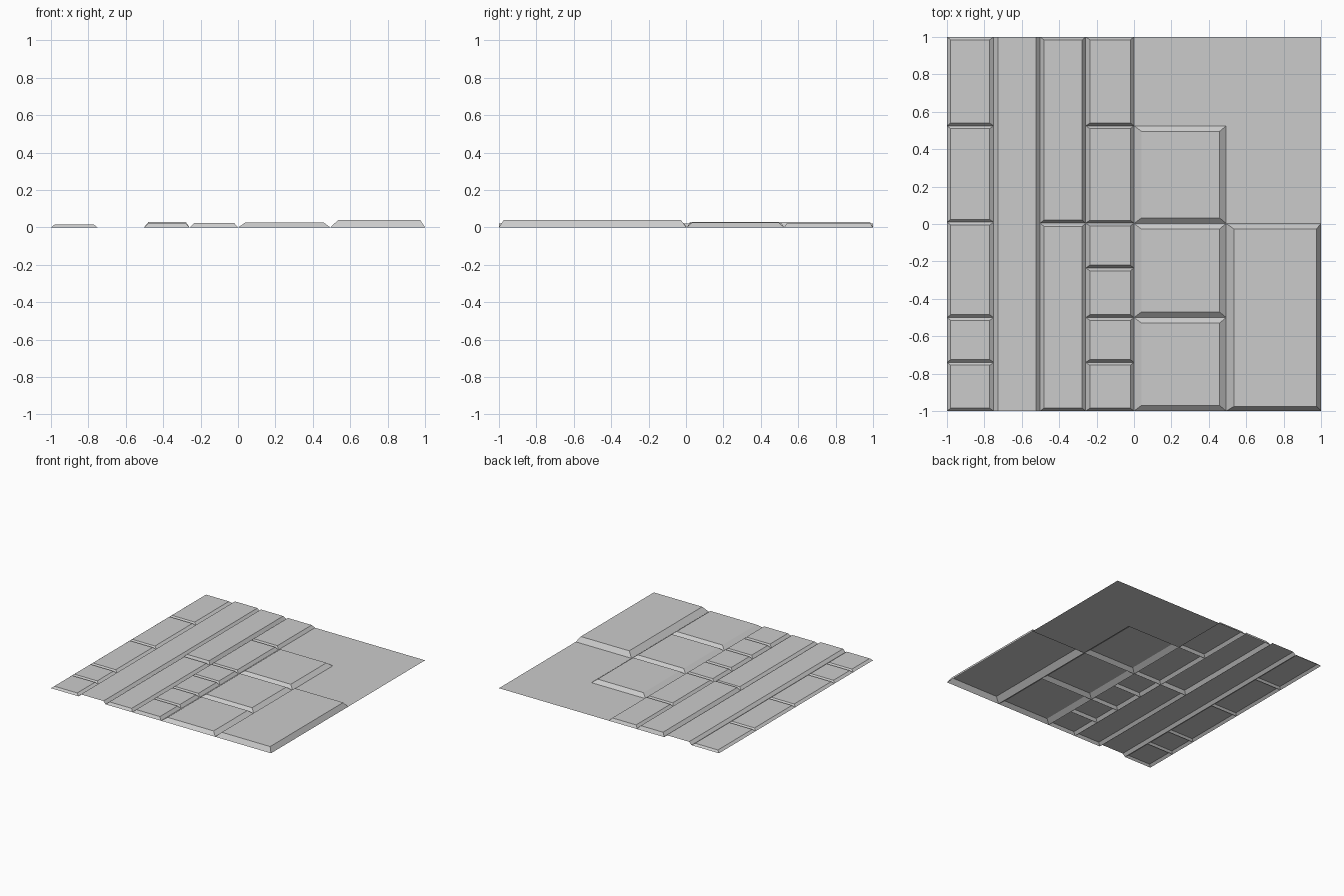
import bpy, bmesh

if "Cube" in bpy.data.objects:
    bpy.data.objects.remove(bpy.data.objects["Cube"])


def plate(name, x0, x1, y0, y1, h, insets):
    """Open-bottomed raised plate; insets = left, right, front, back slopes."""
    l, r, f, b = insets
    bm = bmesh.new()
    base = [bm.verts.new(p) for p in
            ((x0, y0, 0), (x1, y0, 0), (x1, y1, 0), (x0, y1, 0))]
    top = [bm.verts.new(p) for p in
           ((x0 + l, y0 + f, h), (x1 - r, y0 + f, h),
            (x1 - r, y1 - b, h), (x0 + l, y1 - b, h))]
    bm.faces.new(top)
    for i, inset in enumerate((f, r, b, l)):
        if inset > 0:  # a zero inset leaves that end open
            j = (i + 1) % 4
            bm.faces.new((base[i], base[j], top[j], top[i]))
    finish(name, bm)


def finish(name, bm):
    mesh = bpy.data.meshes.new(name)
    bm.to_mesh(mesh)
    bm.free()
    bpy.context.collection.objects.link(bpy.data.objects.new(name, mesh))


def column(name, x0, x1, cuts, h, insets):
    """Row of plates between consecutive y cuts."""
    for i, (a, b) in enumerate(zip(cuts, cuts[1:])):
        plate(f"{name}_{i + 1}", x0, x1, a, b, h, insets)


# Outer narrow column of tiles
column("outer_tile", -1, -0.75, (-1, -0.74, -0.5, 0.01, 0.525, 1),
       0.016, (0.02, 0.022, 0.015, 0.015))

# Continuous strip with open ends
plate("long_strip", -0.75, -0.503, -1, 1, 0.022, (0.022, 0.02, 0, 0))

# Pair of long tiles
plate("long_tile_front", -0.503, -0.258, -1, 0.005, 0.021, (0.023, 0.02, 0.016, 0.018))
plate("long_tile_back", -0.503, -0.258, 0.005, 1, 0.028, (0.023, 0.02, 0.016, 0.016))

# Inner narrow column of tiles
column("inner_tile", -0.258, 0, (-1, -0.74, -0.5, -0.235, 0.005, 0.525, 1),
       0.023, (0.022, 0.02, 0.015, 0.015))

# Middle column of large tiles
column("middle_tile", 0, 0.493, (-1, -0.5, 0.003, 0.525),
       0.027, (0.04, 0.036, 0.03, 0.03))

# Tallest corner tile
plate("corner_tile", 0.493, 1, -1, 0.003, 0.039, (0.042, 0.025, 0.025, 0.03))

# Flat L-shaped floor
bm = bmesh.new()
bm.faces.new([bm.verts.new((x, y, 0)) for x, y in
              ((0, 0.525), (0.493, 0.525), (0.493, 0.003),
               (1, 0.003), (1, 1), (0, 1))])
finish("flat_floor", bm)
